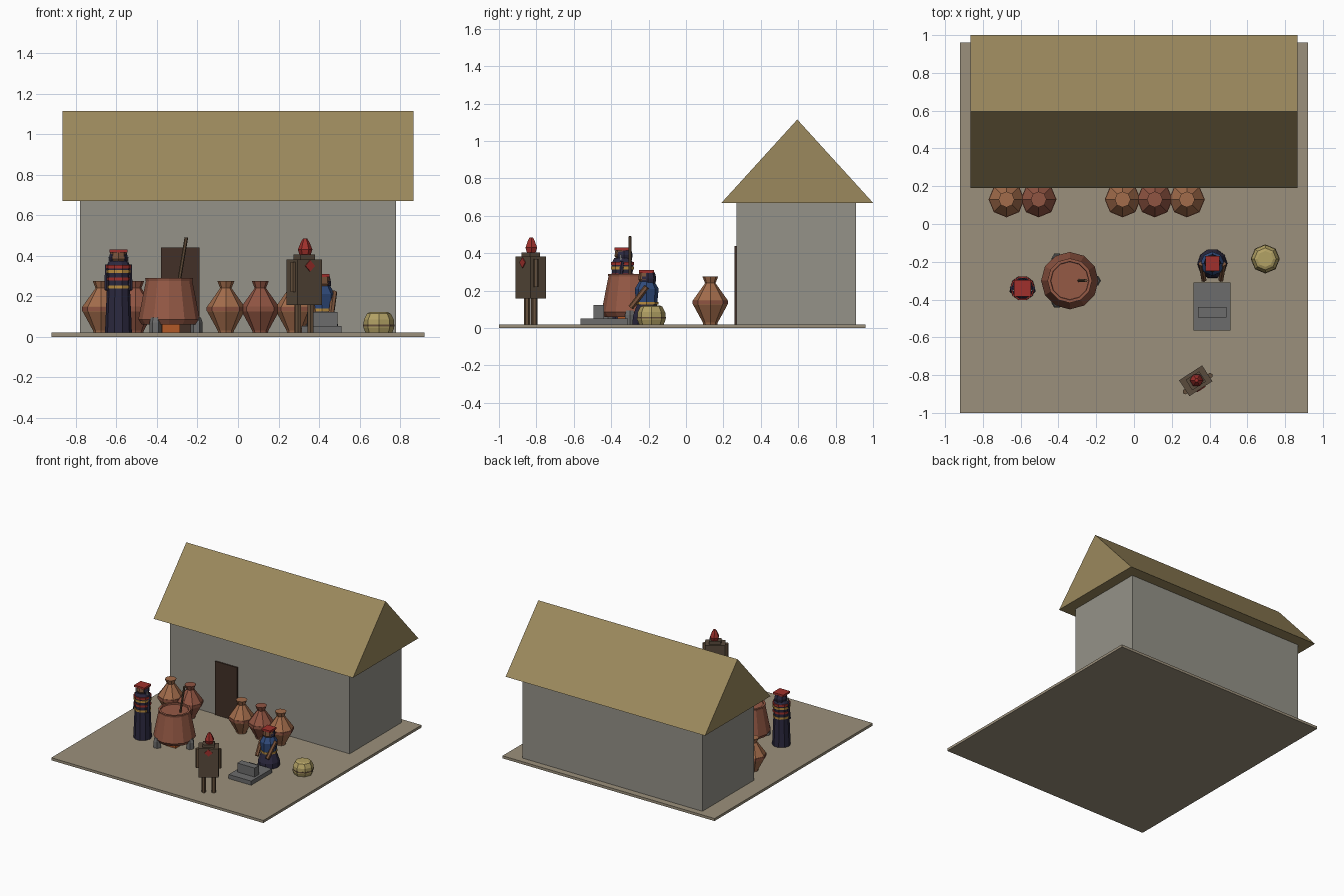
import bpy, bmesh
from math import pi, cos, sin, radians
from mathutils import Vector, Matrix

if "Cube" in bpy.data.objects:
    bpy.data.objects.remove(bpy.data.objects["Cube"])

mats = {}


def colour(name, rgb):
    m = bpy.data.materials.new(name)
    m.diffuse_color = (*rgb, 1)
    m.use_nodes = True
    m.node_tree.nodes["Principled BSDF"].inputs["Base Color"].default_value = m.diffuse_color
    mats[name] = m


for name, rgb in {
    "earth": (0.33, 0.28, 0.20), "wall": (0.30, 0.29, 0.25), "thatch": (0.33, 0.25, 0.11),
    "dark_wood": (0.055, 0.03, 0.02), "wood": (0.13, 0.08, 0.045), "clay": (0.36, 0.15, 0.07),
    "red_clay": (0.28, 0.09, 0.055), "vat_clay": (0.30, 0.10, 0.06), "ember": (0.45, 0.10, 0.02),
    "stone": (0.15, 0.15, 0.15), "navy": (0.025, 0.022, 0.05), "blue": (0.03, 0.07, 0.20),
    "red": (0.35, 0.03, 0.025), "yellow": (0.50, 0.27, 0.05), "skin": (0.20, 0.09, 0.045),
    "straw": (0.45, 0.36, 0.13), "silver": (0.4, 0.4, 0.4), "hide": (0.10, 0.07, 0.045),
}.items():
    colour(name, rgb)


def finish(name, bm, mat):
    bmesh.ops.recalc_face_normals(bm, faces=bm.faces)
    me = bpy.data.meshes.new(name)
    bm.to_mesh(me)
    bm.free()
    ob = bpy.data.objects.new(name, me)
    bpy.context.collection.objects.link(ob)
    me.materials.append(mats[mat])
    return ob


def box(name, centre, size, mat, rot=Matrix()):
    bm = bmesh.new()
    bmesh.ops.create_cube(bm, size=1)
    bm.transform(Matrix.Translation(centre) @ rot @ Matrix.Diagonal((*size, 1)))
    return finish(name, bm, mat)


def lathe(name, x, y, profile, n, mat):
    """Faceted turned shape from (radius, height) pairs, capped at both ends."""
    bm = bmesh.new()
    rings = [[bm.verts.new((x + r * cos(2 * pi * i / n), y + r * sin(2 * pi * i / n), z))
              for i in range(n)] for r, z in profile]
    for a, b in zip(rings, rings[1:]):
        for i in range(n):
            j = (i + 1) % n
            bm.faces.new((a[i], a[j], b[j], b[i]))
    bm.faces.new(rings[0])
    bm.faces.new(rings[-1])
    return finish(name, bm, mat)


def rod(name, a, b, r, mat, n=6):
    a, b = Vector(a), Vector(b)
    d = b - a
    bm = bmesh.new()
    bmesh.ops.create_cone(bm, cap_ends=True, segments=n, radius1=r, radius2=r, depth=d.length)
    bm.transform(Matrix.Translation((a + b) / 2) @ d.to_track_quat('Z', 'Y').to_matrix().to_4x4())
    return finish(name, bm, mat)


# ground and house
box("ground", (0, -0.02, 0.01), (1.84, 1.96, 0.02), "earth")
box("house_walls", (0, 0.59, 0.34), (1.56, 0.64, 0.67), "wall")
box("door", (-0.285, 0.268, 0.225), (0.19, 0.016, 0.43), "dark_wood")
bm = bmesh.new()
ends = [[bm.verts.new((x, y, z)) for y, z in ((0.19, 0.67), (1.0, 0.67), (0.595, 1.115))]
        for x in (-0.865, 0.865)]
for e in ends:
    bm.faces.new(e)
for i in range(3):
    j = (i + 1) % 3
    bm.faces.new((ends[0][i], ends[0][j], ends[1][j], ends[1][i]))
finish("thatched_roof", bm, "thatch")

# row of jars
for k, x in enumerate((-0.675, -0.505, -0.06, 0.11, 0.28)):
    lathe(f"jar_{k}", x, 0.13, ((0.035, 0.005), (0.04, 0.03), (0.092, 0.125), (0.092, 0.15),
                                (0.028, 0.24), (0.042, 0.275)), 8,
          "red_clay" if k in (1, 3) else "clay")
    lathe(f"jar_band_{k}", x, 0.13, ((0.095, 0.128), (0.095, 0.147)), 8, "red_clay")

# vat on three hearth stones
vx, vy = -0.34, -0.30
lathe("vat", vx, vy, ((0.135, 0.06), (0.152, 0.085), (0.115, 0.275), (0.118, 0.29),
                      (0.102, 0.29), (0.10, 0.28)), 12, "vat_clay")
for k in range(3):
    a = 2 * pi * k / 3
    lathe(f"hearth_stone_{k}", vx + 0.135 * cos(a), vy + 0.135 * sin(a),
          ((0.03, 0.005), (0.03, 0.07), (0.022, 0.095)), 6, "stone")
box("embers", (vx + 0.01, vy, 0.04), (0.09, 0.13, 0.06), "ember")
rod("stirring_stick", (-0.30, -0.30, 0.22), (-0.255, -0.30, 0.49), 0.009, "wood")

# standing figure
sx, sy = -0.59, -0.34
lathe("standing_skirt", sx, sy, ((0.067, 0.005), (0.057, 0.24), (0.058, 0.30)), 10, "navy")
lathe("standing_torso", sx, sy, ((0.058, 0.30), (0.062, 0.345), (0.045, 0.375)), 10, "navy")
for k, (z, r, mat) in enumerate(((0.245, 0.061, "yellow"), (0.285, 0.062, "red"),
                                 (0.322, 0.064, "yellow"), (0.345, 0.065, "red"))):
    lathe(f"standing_band_{k}", sx, sy, ((r, z - 0.008), (r, z + 0.008)), 10, mat)
lathe("standing_head", sx, sy, ((0.03, 0.365), (0.042, 0.385), (0.038, 0.415)), 8, "skin")
lathe("standing_hair", sx, sy + 0.008, ((0.042, 0.365), (0.047, 0.39), (0.04, 0.417)), 8, "navy")
box("standing_hat", (sx, sy, 0.423), (0.09, 0.085, 0.015), "red")
for s in (-1, 1):
    rod(f"standing_arm_{s}", (sx + s * 0.055, sy, 0.355), (sx + s * 0.058, sy - 0.015, 0.23),
        0.012, "navy")
    box(f"standing_earring_{s}", (sx + s * 0.048, sy - 0.01, 0.38), (0.008, 0.008, 0.025), "silver")

# kneeling figure
kx, ky = 0.415, -0.21
lathe("kneeling_skirt", kx, ky, ((0.08, 0.005), (0.078, 0.06), (0.055, 0.125)), 10, "navy")
lathe("kneeling_torso", kx, ky, ((0.055, 0.12), (0.064, 0.21), (0.04, 0.25)), 8, "blue")
lathe("kneeling_head", kx, ky - 0.005, ((0.028, 0.24), (0.04, 0.26), (0.036, 0.295)), 8, "skin")
lathe("kneeling_hair", kx, ky + 0.006, ((0.04, 0.235), (0.045, 0.265), (0.038, 0.297)), 8, "navy")
box("kneeling_hat", (kx, ky, 0.302), (0.075, 0.08, 0.015), "red")
lathe("kneeling_sash", kx, ky, ((0.062, 0.125), (0.062, 0.14)), 8, "yellow")
for s in (-1, 1):
    rod(f"kneeling_arm_{s}", (kx + s * 0.06, ky, 0.22), (kx + s * 0.045, ky - 0.085, 0.11),
        0.015, "skin")

# grinding slab and roller
box("grinding_slab", (0.412, -0.437, 0.03), (0.196, 0.255, 0.045), "stone")
box("grinding_roller", (0.415, -0.467, 0.085), (0.15, 0.055, 0.075), "stone")

# basket
lathe("basket", 0.695, -0.185, ((0.06, 0.005), (0.076, 0.045), (0.074, 0.085), (0.058, 0.115),
                                (0.042, 0.122)), 8, "straw")
lathe("basket_band", 0.695, -0.185, ((0.077, 0.05), (0.077, 0.06)), 8, "wood")

# carved guardian post figure, turned towards the front right
turn = Matrix.Rotation(radians(33), 4, 'Z')
origin = Vector((0.327, -0.83, 0))


def at(x, y, z):
    return origin + turn @ Vector((x, y, z))


box("guardian_body", at(0, 0, 0.27), (0.145, 0.10, 0.225), "hide", turn)
box("guardian_shoulders", at(0, 0, 0.39), (0.085, 0.065, 0.03), "hide", turn)
box("guardian_chest_diamond", at(0, -0.051, 0.35), (0.04, 0.008, 0.04), "red",
    turn @ Matrix.Rotation(pi / 4, 4, 'Y'))
hx, hy, _ = at(0.005, 0, 0)
lathe("guardian_head", hx, hy, ((0.024, 0.395), (0.036, 0.43), (0.022, 0.465), (0.010, 0.485)),
      6, "red")
for s in (-1, 1):
    rod(f"guardian_leg_{s}", at(s * 0.036, 0, 0.005), at(s * 0.036, 0, 0.18), 0.017, "wood")
    rod(f"guardian_arm_{s}", at(s * 0.078, -0.018, 0.22), at(s * 0.078, -0.018, 0.37), 0.015, "wood")
